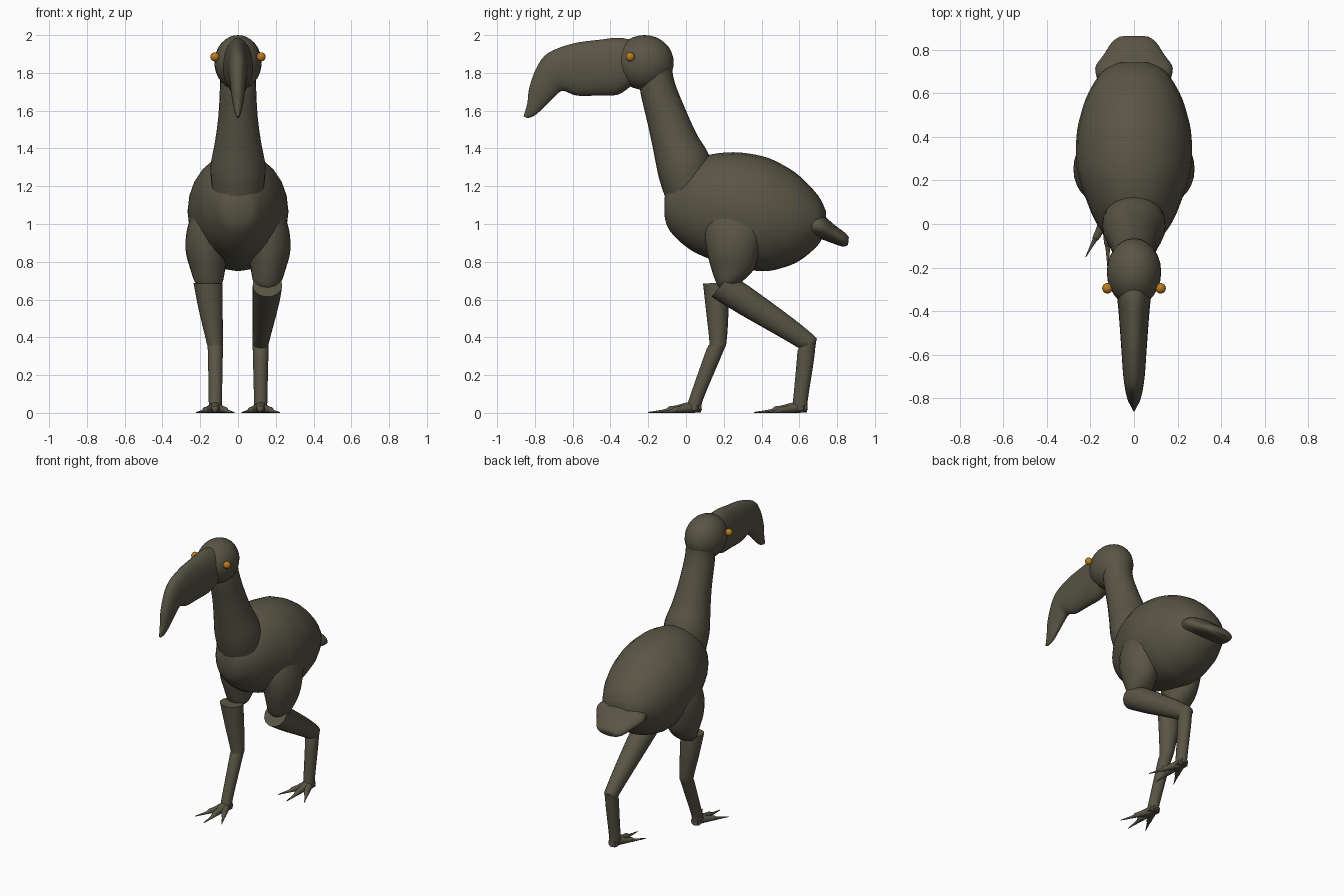
import bpy
import bmesh
from math import cos, sin, pi, radians
from mathutils import Matrix, Vector

cube = bpy.data.objects.get("Cube")
if cube:
    bpy.data.objects.remove(cube, do_unlink=True)


def make_material(name, colour):
    material = bpy.data.materials.new(name)
    material.diffuse_color = colour
    material.use_nodes = True
    shader = material.node_tree.nodes["Principled BSDF"]
    shader.inputs["Base Color"].default_value = colour
    return material


plumage = make_material("olive brown plumage", (0.1, 0.09, 0.06, 1))
amber = make_material("amber eye", (0.48, 0.2, 0.015, 1))


def finish(bm, name, material, matrix=None):
    """Turn a bmesh into a smooth shaded object."""
    bmesh.ops.recalc_face_normals(bm, faces=bm.faces)
    if matrix:
        bmesh.ops.transform(bm, matrix=matrix, verts=bm.verts)
    mesh = bpy.data.meshes.new(name)
    bm.to_mesh(mesh)
    bm.free()
    mesh.materials.append(material)
    obj = bpy.data.objects.new(name, mesh)
    bpy.context.collection.objects.link(obj)
    bpy.ops.object.select_all(action="DESELECT")
    obj.select_set(True)
    bpy.context.view_layer.objects.active = obj
    bpy.ops.object.shade_smooth_by_angle(angle=radians(50))
    return obj


def smooth_sections(sections, steps):
    """Spline through the sections so that the loft flows."""
    rows = [Vector(s) for s in sections]
    padded = [rows[0]] + rows + [rows[-1]]
    result = []
    for a, b, c, d in zip(padded, padded[1:], padded[2:], padded[3:]):
        for step in range(steps):
            t = step / steps
            bend = (a * 2 - b * 5 + c * 4 - d) * t * t
            twist = (b * 3 - a - c * 3 + d) * t * t * t
            result.append(b + ((c - a) * t + bend + twist) / 2)
    return result + [rows[-1]]


def loft(name, sections, x=0, side=1, steps=4, sides=24, matrix=None):
    """Each section: upper (y, z), lower (y, z), half width, optional x."""
    rows = [tuple(s) if len(s) > 5 else (*s, x) for s in sections]
    bm = bmesh.new()
    rings = []
    for y1, z1, y2, z2, width, cx in smooth_sections(rows, steps):
        ring = []
        for i in range(sides):
            angle = 2 * pi * i / sides
            up = cos(angle) / 2
            ring.append(bm.verts.new((
                side * (cx + width * sin(angle)),
                (y1 + y2) / 2 + (y1 - y2) * up,
                (z1 + z2) / 2 + (z1 - z2) * up)))
        rings.append(ring)
    for lower, upper in zip(rings, rings[1:]):
        for i in range(sides):
            j = (i + 1) % sides
            bm.faces.new((lower[i], lower[j], upper[j], upper[i]))
    bm.faces.new(rings[0])
    bm.faces.new(rings[-1])
    return finish(bm, name, plumage, matrix)


def ball(name, centre, size, material):
    bm = bmesh.new()
    bmesh.ops.create_uvsphere(bm, u_segments=24, v_segments=16, radius=1)
    matrix = Matrix.Translation(centre) @ Matrix.Diagonal((*size, 1))
    return finish(bm, name, material, matrix)


# Plump body, lofted from breast to rump
loft("body", [
    (-.115, 1.13, -.115, 1.05, .04),
    (-.09, 1.21, -.09, .97, .1),
    (0, 1.3, 0, .88, .17),
    (.1, 1.36, .1, .825, .215),
    (.25, 1.38, .25, .775, .262),
    (.4, 1.36, .4, .75, .264),
    (.5, 1.32, .5, .765, .245),
    (.6, 1.255, .6, .805, .21),
    (.7, 1.15, .7, .89, .145),
    (.74, 1.07, .74, .97, .07),
])

# Short, broad, flattened tail
loft("tail", [
    (.64, 1.07, .64, .92, .16),
    (.72, 1.05, .71, .92, .178),
    (.78, 1.0, .77, .9, .14),
    (.84, .955, .83, .88, .1),
    (.862, .93, .858, .89, .065),
])

# Neck flaring into the shoulders
loft("neck", [
    (-.075, 1.84, -.25, 1.78, .095),
    (-.06, 1.75, -.24, 1.69, .096),
    (0, 1.6, -.205, 1.54, .104),
    (.06, 1.47, -.175, 1.4, .122),
    (.12, 1.37, -.145, 1.25, .145),
    (.14, 1.27, -.11, 1.14, .14),
])

# Skull and eyes
ball("head", (0, -.22, 1.855), (.125, .155, .145), plumage)
for label, side in (("left", 1), ("right", -1)):
    ball(label + "_eye", (side * .122, -.295, 1.885), (.024,) * 3, amber)

# Deep beak with a hooked tip
loft("beak", [
    (-.22, 1.95, -.28, 1.74, .09),
    (-.34, 1.985, -.36, 1.685, .076),
    (-.46, 1.975, -.47, 1.68, .066),
    (-.6, 1.955, -.58, 1.68, .057),
    (-.73, 1.905, -.65, 1.705, .05),
    (-.79, 1.83, -.69, 1.68, .043),
    (-.83, 1.72, -.75, 1.62, .032),
    (-.84, 1.64, -.8, 1.575, .02),
    (-.86, 1.57, -.84, 1.56, .006),
])

# Heavy thighs, the same on both sides
for label, side in (("left", 1), ("right", -1)):
    loft(label + "_thigh", [
        (.14, 1.12, .4, 1.12, .08, .14),
        (.1, .98, .42, .98, .108, .16),
        (.11, .86, .39, .86, .112, .165),
        (.135, .76, .36, .76, .092, .16),
        (.16, .69, .29, .69, .072, .155),
        (.18, .66, .24, .66, .04, .155),
    ], side=side)

# Lower legs in mid stride: the left trails, the right leads
loft("left_lower_leg", [
    (.235, .735, .135, .615, .078, .156),
    (.37, .645, .28, .525, .07, .148),
    (.66, .425, .585, .35, .045, .122),
    (.685, .35, .59, .325, .042, .12),
    (.645, .07, .565, .05, .035, .12),
    (.645, .015, .555, .01, .035, .12),
], side=1)
loft("right_lower_leg", [
    (.22, .69, .09, .685, .077, .158),
    (.225, .55, .105, .55, .064, .145),
    (.215, .38, .125, .36, .043, .123),
    (.195, .32, .11, .34, .04, .12),
    (.09, .07, .015, .07, .035, .12),
    (.085, .015, 0, .01, .035, .12),
], side=-1)

# Three clawed toes spread from each foot
toe = [
    (.04, .05, .04, .002, .026),
    (-.02, .058, -.02, 0, .03),
    (-.09, .04, -.09, 0, .021),
    (-.13, .034, -.13, 0, .017),
    (-.15, .02, -.15, 0, .011),
    (-.24, .005, -.24, 0, .002),
]
for label, side, heel in (("left", 1, .6), ("right", -1, .04)):
    for part, turn, size in (("inner", -side, .9),
                             ("middle", 0, 1), ("outer", side, .9)):
        place = (Matrix.Translation((side * .12, heel, 0))
                 @ Matrix.Rotation(radians(28 * turn), 4, "Z")
                 @ Matrix.Scale(size, 4))
        loft(label + "_" + part + "_toe", toe, sides=12, matrix=place)
